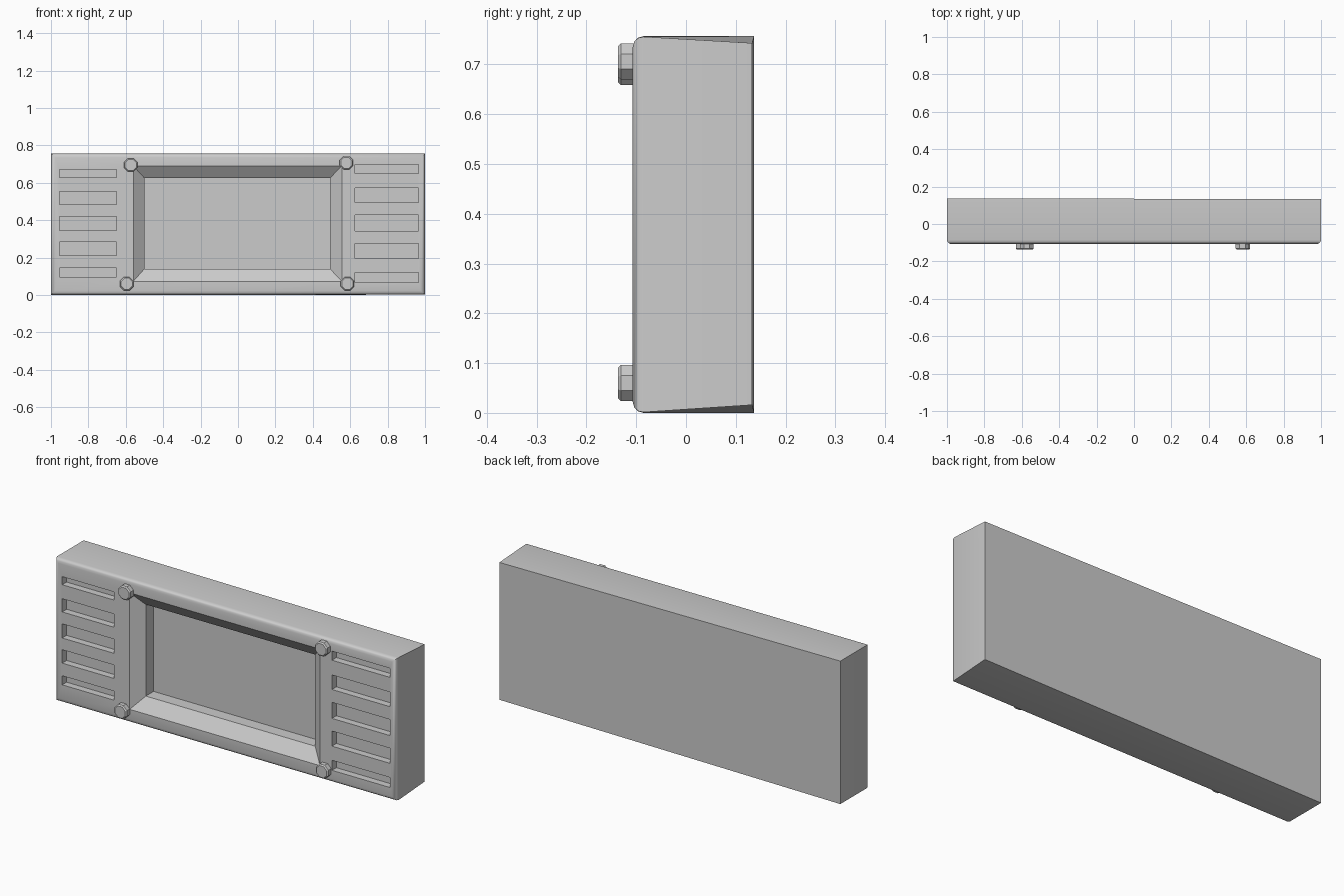
import bpy, bmesh, math
from mathutils import Matrix

if "Cube" in bpy.data.objects:
    bpy.data.objects.remove(bpy.data.objects["Cube"])

FRONT = -0.107


def new_object(name, bm):
    bmesh.ops.recalc_face_normals(bm, faces=bm.faces)
    me = bpy.data.meshes.new(name)
    bm.to_mesh(me)
    bm.free()
    ob = bpy.data.objects.new(name, me)
    bpy.context.collection.objects.link(ob)
    return ob


def loft(bm, rings):
    """Closed solid through rectangles (x0, x1, z0, z1, y)."""
    loops = [[bm.verts.new((x, y, z)) for x, z in ((x0, z0), (x1, z0), (x1, z1), (x0, z1))]
             for x0, x1, z0, z1, y in rings]
    for a, b in zip(loops, loops[1:]):
        for i in range(4):
            j = (i + 1) % 4
            bm.faces.new((a[i], a[j], b[j], b[i]))
    bm.faces.new(loops[0])
    bm.faces.new(loops[-1])


def smooth(ob, angle):
    bpy.ops.object.select_all(action='DESELECT')
    ob.select_set(True)
    bpy.context.view_layer.objects.active = ob
    bpy.ops.object.shade_smooth_by_angle(angle=math.radians(angle))


# Housing: box with rounded front edges, right end slightly tapered at the back
bm = bmesh.new()
loft(bm, [(-1, 1, 0, 0.757, FRONT), (-1, 1, 0, 0.757, 0.137)])
for v in bm.verts:
    if v.co.y > 0 and v.co.x > 0:
        v.co.y = 0.133
        v.co.z = 0.016 if v.co.z < 0.3 else 0.743
front_edges = [e for e in bm.edges if all(v.co.y < 0 for v in e.verts)]
bmesh.ops.bevel(bm, geom=front_edges, offset=0.022, segments=3, profile=0.5, affect='EDGES')
body = new_object("housing", bm)

# Cutter: screen recess with sloped rim, plus the vent slots
bm = bmesh.new()
rim = (-0.56, 0.555, 0.073, 0.69)
pane = (-0.50, 0.492, 0.14, 0.625)
loft(bm, [(*rim, -0.2), (*rim, FRONT), (*pane, FRONT + 0.05), (*pane, FRONT + 0.115)])
left_slots = [(.097, .145), (.212, .283), (.345, .42), (.483, .553), (.627, .67)]
right_slots = [(.067, .12), (.195, .275), (.342, .427), (.495, .572), (.65, .698)]
for x0, x1, slots in ((-0.955, -0.65, left_slots), (0.625, 0.965, right_slots)):
    for z0, z1 in slots:
        loft(bm, [(x0, x1, z0, z1, -0.2), (x0, x1, z0, z1, FRONT + 0.037)])
cutter = new_object("recess_cutter", bm)
cutter.hide_render = True

mod = body.modifiers.new("recesses", 'BOOLEAN')
mod.operation = 'DIFFERENCE'
mod.solver = 'EXACT'
mod.object = cutter
bpy.context.view_layer.objects.active = body
bpy.ops.object.modifier_apply(modifier=mod.name)
bpy.data.objects.remove(cutter)
smooth(body, 35)

# Corner bolts: octagonal heads with chamfered rims
for x, z in ((-0.573, 0.695), (0.58, 0.706), (-0.595, 0.06), (0.585, 0.06)):
    bm = bmesh.new()
    bmesh.ops.create_cone(bm, cap_ends=True, segments=8, radius1=0.039, radius2=0.039, depth=0.045)
    bmesh.ops.rotate(bm, verts=bm.verts, matrix=Matrix.Rotation(math.pi / 8, 3, 'Z'))
    bmesh.ops.rotate(bm, verts=bm.verts, matrix=Matrix.Rotation(math.pi / 2, 3, 'X'))
    rim_edges = [e for e in bm.edges if all(v.co.y < 0 for v in e.verts)]
    bmesh.ops.bevel(bm, geom=rim_edges, offset=0.006, segments=1, affect='EDGES')
    bmesh.ops.translate(bm, verts=bm.verts, vec=(x, -0.137 + 0.0225, z))
    new_object("corner_bolt", bm)
